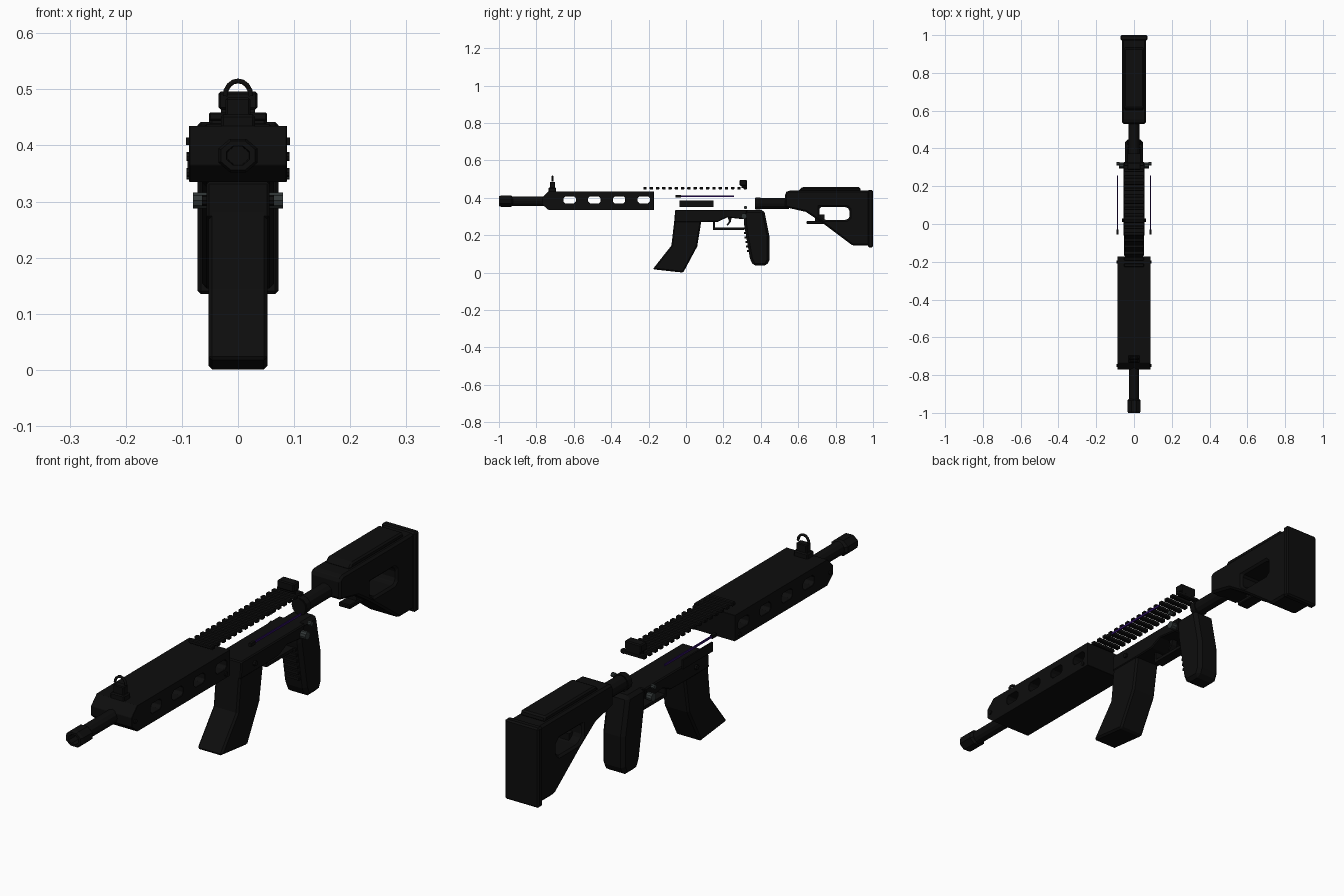
import bpy, bmesh, math
from mathutils import Vector, Matrix

if "Cube" in bpy.data.objects:
    bpy.data.objects.remove(bpy.data.objects["Cube"], do_unlink=True)


def material(name, color):
    m = bpy.data.materials.new(name)
    m.use_nodes = True
    m.diffuse_color = (*color, 1)
    b = m.node_tree.nodes["Principled BSDF"]
    b.inputs["Base Color"].default_value = (*color, 1)
    b.inputs["Roughness"].default_value = 0.7
    return m


BLACK = material("matte black", (0.004, 0.004, 0.004))
GREY = material("dark steel", (0.03, 0.037, 0.037))
PURPLE = material("deep purple", (0.03, 0.005, 0.14))


def finish(name, bm, mat=BLACK, bevel=0.0):
    bmesh.ops.recalc_face_normals(bm, faces=bm.faces)
    me = bpy.data.meshes.new(name)
    bm.to_mesh(me)
    bm.free()
    me.materials.append(mat)
    ob = bpy.data.objects.new(name, me)
    bpy.context.collection.objects.link(ob)
    if bevel:
        mod = ob.modifiers.new("Bevel", "BEVEL")
        mod.width, mod.segments = bevel, 1
        mod.limit_method, mod.angle_limit = "ANGLE", math.radians(35)
    return ob


def slab(name, profile, half, bevel=0.0, mat=BLACK, x=0.0):
    """Side profile of (y, z) points, extruded across x."""
    bm = bmesh.new()
    face = bm.faces.new([bm.verts.new((x - half, y, z)) for y, z in profile])
    ext = bmesh.ops.extrude_face_region(bm, geom=[face])["geom"]
    bmesh.ops.translate(bm, vec=(2 * half, 0, 0),
                        verts=[v for v in ext if isinstance(v, bmesh.types.BMVert)])
    return finish(name, bm, mat, bevel)


def box(name, half, y0, y1, z0, z1, bevel=0.0, mat=BLACK, x=0.0):
    return slab(name, [(y0, z0), (y1, z0), (y1, z1), (y0, z1)], half, bevel, mat, x)


def tube(name, axis, centre, r, length, sides=12, mat=BLACK):
    bm = bmesh.new()
    turn = Vector((0, 0, 1)).rotation_difference(Vector(axis)).to_matrix().to_4x4()
    bmesh.ops.create_cone(bm, cap_ends=True, segments=sides, radius1=r, radius2=r,
                          depth=length, matrix=Matrix.Translation(centre) @ turn)
    return finish(name, bm, mat)


def cut(ob, profile):
    """Cut a hole with the given side profile straight through a part."""
    cutter = slab("cutter", profile, 0.3)
    mod = ob.modifiers.new("Hole", "BOOLEAN")
    mod.object, mod.operation, mod.solver = cutter, "DIFFERENCE", "EXACT"
    bpy.context.view_layer.objects.active = ob
    bpy.ops.object.modifier_move_to_index(modifier=mod.name, index=0)
    bpy.ops.object.modifier_apply(modifier=mod.name)
    bpy.data.objects.remove(cutter, do_unlink=True)


def wire(name, points, radius, cyclic=False):
    cu = bpy.data.curves.new(name, "CURVE")
    cu.dimensions = "3D"
    cu.bevel_depth, cu.bevel_resolution = radius, 1
    cu.use_fill_caps = True
    sp = cu.splines.new("POLY")
    sp.points.add(len(points) - 1)
    for p, co in zip(sp.points, points):
        p.co = (*co, 1)
    sp.use_cyclic_u = cyclic
    cu.materials.append(BLACK)
    ob = bpy.data.objects.new(name, cu)
    bpy.context.collection.objects.link(ob)
    return ob


# Barrel and muzzle device with a recessed bore
tube("barrel", (0, 1, 0), (0, -0.84, 0.382), 0.026, 0.2)
bm = bmesh.new()
rings = []
for r, y in ((0.028, -0.925), (0.038, -0.935), (0.038, -0.99), (0.033, -1.0),
             (0.022, -1.0), (0.02, -0.95)):
    rings.append([bm.verts.new((r * math.cos(math.tau * i / 8 + math.pi / 8), y,
                                0.382 + r * 0.85 * math.sin(math.tau * i / 8 + math.pi / 8)))
                  for i in range(8)])
for a, b in zip(rings, rings[1:]):
    for i in range(8):
        bm.faces.new((a[i], a[(i + 1) % 8], b[(i + 1) % 8], b[i]))
bm.faces.new(rings[0])
bm.faces.new(rings[-1])
finish("muzzle", bm)

# Handguard with wedge nose and four through slots
guard = slab("handguard", [(-0.77, 0.365), (-0.735, 0.335), (-0.172, 0.335),
                           (-0.172, 0.435), (-0.735, 0.435), (-0.77, 0.4)], 0.087, 0.008)
for i in range(4):
    y0 = -0.655 + 0.132 * i
    y1 = y0 + 0.066
    cut(guard, [(y0, 0.38), (y0 + 0.01, 0.37), (y1 - 0.01, 0.37), (y1, 0.38),
                (y1, 0.398), (y1 - 0.01, 0.408), (y0 + 0.01, 0.408), (y0, 0.398)])

# Front sight: post block with hoop
box("front_sight_base", 0.03, -0.735, -0.695, 0.43, 0.455, 0.004)
box("front_sight_block", 0.022, -0.728, -0.7, 0.45, 0.485, 0.003)
wire("front_sight_hoop", [(0.023 * math.cos(a), -0.714, 0.488 + 0.027 * math.sin(a))
                          for a in [math.pi * i / 8 for i in range(9)]], 0.005)

# Top rail teeth and rear sight
for i in range(17):
    y = -0.228 + 0.0335 * i
    box("rail_tooth", 0.052, y, y + 0.018, 0.444, 0.459, 0.003)
box("rear_sight", 0.035, 0.287, 0.325, 0.464, 0.496, 0.004)
box("rear_sight_foot", 0.03, 0.298, 0.325, 0.452, 0.468)

# Lower receiver, wide cheeks and side details
slab("lower_receiver", [(-0.058, 0.335), (-0.063, 0.27), (0.085, 0.27), (0.17, 0.272),
                        (0.22, 0.295), (0.31, 0.285), (0.33, 0.335)], 0.056, 0.004)
box("port_cover", 0.003, -0.035, 0.147, 0.35, 0.386, x=-0.087)
for s in (-1, 1):
    box("side_stripe", 0.002, -0.03, 0.257, 0.404, 0.412, mat=PURPLE, x=s * 0.088)
    box("stripe_handle", 0.005, -0.055, -0.028, 0.401, 0.414, x=s * 0.088)
    tube("selector_pin", (1, 0, 0), (s * 0.068, 0.31, 0.302), 0.015, 0.024, 10, GREY)
    tube("rear_stud", (1, 0, 0), (s * 0.085, 0.318, 0.348), 0.009, 0.014, 8, GREY)
    tube("front_pin", (1, 0, 0), (s * 0.058, 0.02, 0.302), 0.01, 0.012, 8)
    for y in (-0.75, -0.2):
        tube("guard_bolt", (1, 0, 0), (s * 0.087, y, 0.352 if y > -0.5 else 0.38), 0.008, 0.01, 8)

# Curved magazine
slab("magazine", [(-0.06, 0.3), (-0.078, 0.145), (-0.178, 0.018), (-0.015, 0.0),
                  (0.06, 0.14), (0.086, 0.3)], 0.053, 0.007)

# Trigger and its guard
slab("trigger", [(0.222, 0.3), (0.245, 0.3), (0.24, 0.272), (0.222, 0.25),
                 (0.217, 0.255), (0.23, 0.275)], 0.012)
box("trigger_guard", 0.02, 0.145, 0.31, 0.228, 0.24)
box("trigger_guard_front", 0.02, 0.145, 0.155, 0.228, 0.275)

# Pistol grip with finger ribs
slab("pistol_grip", [(0.308, 0.335), (0.31, 0.26), (0.342, 0.075), (0.36, 0.037),
                     (0.432, 0.037), (0.447, 0.07), (0.447, 0.19), (0.418, 0.335)], 0.047, 0.013)
for i in range(6):
    z = 0.11 + 0.024 * i
    y = 0.336 - (z - 0.075) * 0.17
    box("grip_rib", 0.03, y - 0.004, y + 0.02, z, z + 0.01)

# Buffer tube
tube("buffer_tube", (0, 1, 0), (0, 0.46, 0.37), 0.029, 0.18)
tube("buffer_collar", (0, 1, 0), (0, 0.385, 0.37), 0.033, 0.025)

# Shoulder stock with see-through opening
stock = slab("stock", [(0.53, 0.35), (0.64, 0.325), (0.73, 0.265), (0.89, 0.145),
                       (0.98, 0.145), (0.98, 0.438), (0.545, 0.438), (0.53, 0.425)], 0.064, 0.008)
cut(stock, [(0.715, 0.302), (0.74, 0.282), (0.86, 0.282), (0.875, 0.295),
            (0.875, 0.335), (0.86, 0.35), (0.715, 0.35)])
slab("cheek_rest", [(0.6, 0.435), (0.62, 0.457), (0.93, 0.457), (0.935, 0.435)], 0.052, 0.006)
box("butt_pad", 0.072, 0.972, 1.0, 0.135, 0.442, 0.006)
box("stock_lever", 0.025, 0.645, 0.74, 0.26, 0.276, 0.003)
box("stock_lever_post", 0.02, 0.69, 0.74, 0.265, 0.31)
